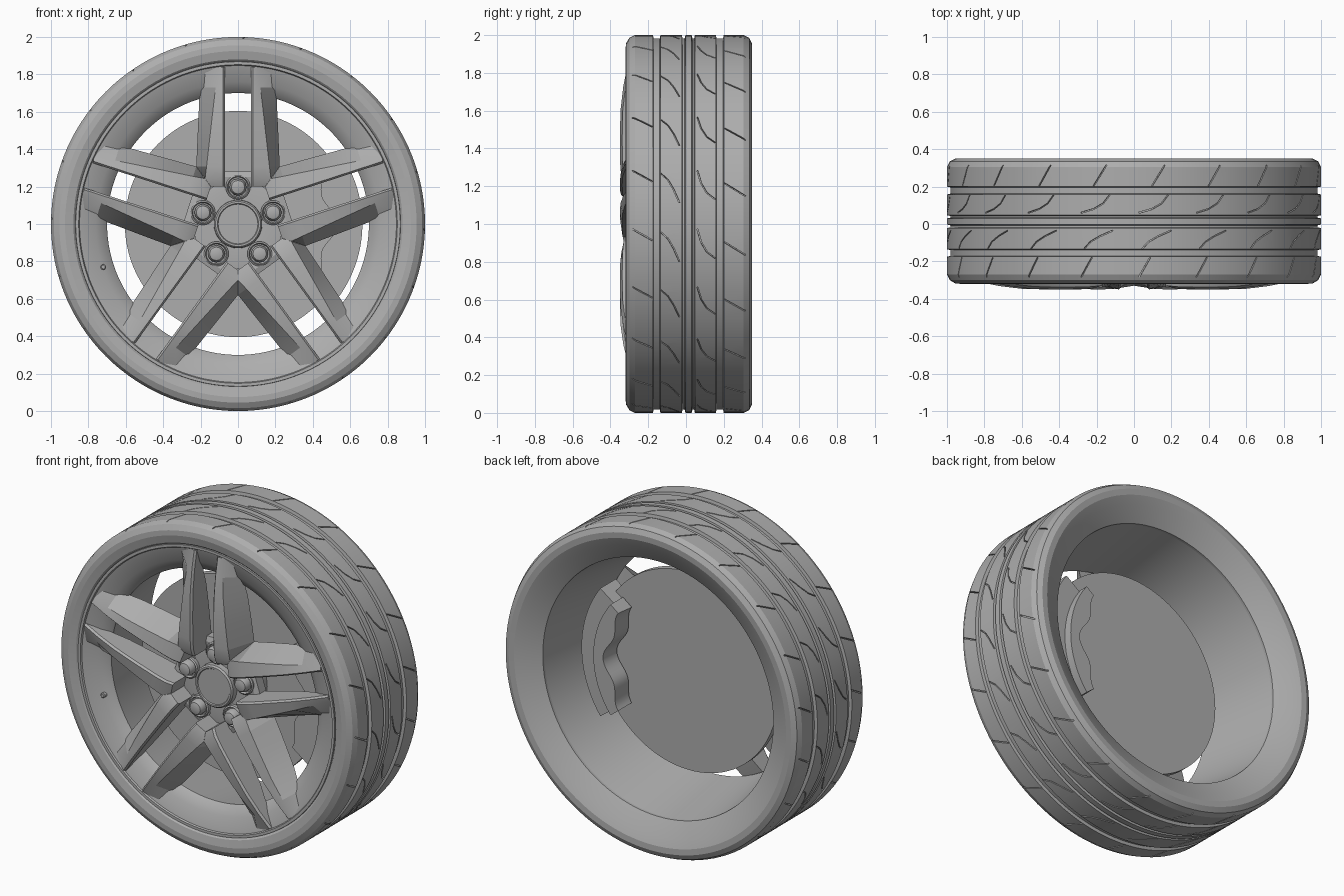
import bpy, bmesh
from math import cos, sin, pi, radians
from mathutils import Vector

if "Cube" in bpy.data.objects:
    bpy.data.objects.remove(bpy.data.objects["Cube"])

grey = bpy.data.materials.new("plain grey")
grey.use_nodes = True
grey.diffuse_color = (0.42, 0.42, 0.42, 1)
grey.node_tree.nodes["Principled BSDF"].inputs["Base Color"].default_value = (0.42, 0.42, 0.42, 1)


def polar(r, a, y):
    """Point at radius r and angle a around the axle."""
    return Vector((r * cos(a), y, 1 + r * sin(a)))


def finish(bm, name, smooth=30):
    bmesh.ops.recalc_face_normals(bm, faces=bm.faces)
    mesh = bpy.data.meshes.new(name)
    bm.to_mesh(mesh)
    bm.free()
    mesh.materials.append(grey)
    ob = bpy.data.objects.new(name, mesh)
    bpy.context.collection.objects.link(ob)
    if smooth:
        shade(ob, smooth)
    return ob


def shade(ob, angle):
    bpy.ops.object.select_all(action='DESELECT')
    ob.select_set(True)
    bpy.context.view_layer.objects.active = ob
    bpy.ops.object.shade_smooth_by_angle(angle=radians(angle))


def loft(bm, loops, closed=False):
    """Skin equal-length loops of points; cap the ends unless closed."""
    rings = [[bm.verts.new(p) for p in loop] for loop in loops]
    n = len(rings[0])
    pairs = list(zip(rings, rings[1:]))
    if closed:
        pairs.append((rings[-1], rings[0]))
    else:
        bm.faces.new(rings[0])
        bm.faces.new(rings[-1][::-1])
    for a, b in pairs:
        for i in range(n):
            j = (i + 1) % n
            bm.faces.new((a[i], a[j], b[j], b[i]))


def lathe(name, profile, segs=120, smooth=30):
    """Revolve a closed (radius, y) profile around the axle."""
    bm = bmesh.new()
    loft(bm, [[polar(r, 2 * pi * k / segs, y) for r, y in profile]
              for k in range(segs)], closed=True)
    return finish(bm, name, smooth)


def turned(bm, rings, centre, segs):
    """Solid turned about y at a centre, from (radius, y) rings."""
    loft(bm, [[centre + Vector((r * cos(2 * pi * k / segs), y, r * sin(2 * pi * k / segs)))
               for k in range(segs)] for r, y in rings])


# Tyre with circumferential grooves
tread = []
for lo, hi in ((-0.175, -0.135), (-0.022, -0.003), (0.03, 0.047), (0.158, 0.2)):
    tread += [(1, lo), (0.982, lo + 0.004), (0.982, hi - 0.004), (1, hi)]
tyre = lathe("tyre", [(0.80, -0.27), (0.868, -0.297), (0.88, -0.31), (0.925, -0.32), (0.955, -0.318),
                      (0.985, -0.3), (1, -0.27)] + tread +
             [(1, 0.305), (0.985, 0.335), (0.955, 0.35), (0.92, 0.348), (0.87, 0.325),
              (0.78, 0.27), (0.775, 0.1)], smooth=0)

# Sipes: thin slanted and curved cuts across the tread blocks
sipes = {
    "front shoulder": [(0, -0.285), (-3.5, -0.178)],
    "front middle": [(-1, -0.133), (-3, -0.095), (-6, -0.065), (-10, -0.035)],
    "rear middle": [(0, 0.06), (-4, 0.08), (-7, 0.11), (-9, 0.155)],
    "rear shoulder": [(-4, 0.203), (-8, 0.315)],
}
bm = bmesh.new()
for path in sipes.values():
    for k in range(20):
        pts = [Vector((radians(a + 16.5 + 18 * k), y)) for a, y in path]
        loops = []
        for i, p in enumerate(pts):
            d = (pts[min(i + 1, len(pts) - 1)] - pts[max(i - 1, 0)]).normalized()
            n = Vector((-d.y, d.x)) * 0.003
            loops.append([polar(r, q.x, q.y) for r, q in
                          ((0.985, p + n), (1.02, p + n), (1.02, p - n), (0.985, p - n))])
        loft(bm, loops)
cutter = finish(bm, "sipe_cutter", 0)
cutter.hide_render = True
cut = tyre.modifiers.new("sipes", 'BOOLEAN')
cut.operation = 'DIFFERENCE'
cut.solver = 'EXACT'
cut.object = cutter
bpy.context.view_layer.objects.active = tyre
bpy.ops.object.modifier_apply(modifier=cut.name)
bpy.data.objects.remove(cutter)
shade(tyre, 14)

# Rim barrel with a thin lip and a shallow front dish
lathe("rim_barrel", [(0.87, -0.29), (0.868, -0.307), (0.852, -0.307), (0.847, -0.298), (0.832, -0.294),
                     (0.76, -0.268), (0.706, -0.235), (0.70, -0.225), (0.782, 0.27), (0.80, 0.27), (0.85, -0.1)])

# Five double spokes, with mirrored ribs and a small hub ledge in the slot
# Stations: distance out, crest half width, base half width, crest y, back y
stations = [(0.20, 0.145, 0.145, -0.325, -0.15), (0.243, 0.176, 0.176, -0.342, -0.15),
            (0.307, 0.168, 0.223, -0.348, -0.16), (0.45, 0.152, 0.217, -0.35, -0.18),
            (0.60, 0.135, 0.21, -0.347, -0.205), (0.73, 0.12, 0.205, -0.332, -0.245),
            (0.84, 0.108, 0.20, -0.31, -0.28)]
bm = bmesh.new()
for k in range(5):
    a = pi / 2 + 2 * pi * k / 5
    out, side = Vector((cos(a), 0, sin(a))), Vector((sin(a), 0, -cos(a)))

    def at(t, x, y):
        return Vector((0, y, 1)) + out * t + side * x

    for s in (-1, 1):
        loft(bm, [[at(t, s * 0.07, back), at(t, s * 0.07, front + 0.012), at(t, s * 0.08, front),
                   at(t, s * crest, front + 0.012), at(t, s * base, back)]
                  for t, crest, base, front, back in stations])
    loft(bm, [[at(t, -0.072, y), at(t, 0.072, y), at(t, 0.072, -0.14), at(t, -0.072, -0.14)]
              for t, y in ((0.18, -0.2), (0.25, -0.21), (0.28, -0.2))])
finish(bm, "spokes", 20)

# Recessed hub plate and centre cap
centre = Vector((0, 0, 1))
bm = bmesh.new()
turned(bm, [(0.24, -0.06), (0.24, -0.19), (0.2, -0.195), (0.14, -0.195)], centre, 60)
finish(bm, "hub")
bm = bmesh.new()
turned(bm, [(0.13, -0.18), (0.128, -0.23), (0.12, -0.24), (0.11, -0.24), (0.106, -0.234)], centre, 48)
finish(bm, "centre_cap")

# Wheel nuts in round collars
bm = bmesh.new()
for k in range(5):
    c = polar(0.197, pi / 2 + 2 * pi * k / 5, 0)
    turned(bm, [(0.066, -0.18), (0.066, -0.215), (0.058, -0.221), (0.052, -0.205)], c, 28)
    turned(bm, [(0.046, -0.19), (0.046, -0.23), (0.036, -0.25), (0.02, -0.255)], c, 12)
finish(bm, "wheel_nuts")

# Brake disc
bm = bmesh.new()
turned(bm, [(0.605, -0.06), (0.605, -0.02)], centre, 96)
finish(bm, "brake_disc")


def arc_block(name, inner, outer, wave, half, y0, y1, steps=32):
    """Block following the disc edge, its inner edge waving by the given depth."""
    bm = bmesh.new()
    loops = []
    for i in range(steps + 1):
        u = 2 * i / steps - 1
        a, r = radians(half * u), inner + wave * cos(2 * pi * u)
        loops.append([polar(r, a, y0), polar(outer, a, y0), polar(outer, a, y1), polar(r + 0.01, a, y1)])
    loft(bm, loops)
    return finish(bm, name)


# Brake caliper: bridge over the disc edge and a wavy rear bracket
arc_block("caliper_bridge", 0.5, 0.665, 0.03, 36, -0.09, 0.06)
arc_block("caliper_bracket", 0.45, 0.55, 0.025, 38, -0.01, 0.11)

# Valve stem on the dish
bm = bmesh.new()
turned(bm, [(0.015, -0.24), (0.015, -0.278), (0.01, -0.282)], Vector((-0.72, 0, 0.77)), 12)
finish(bm, "valve")
